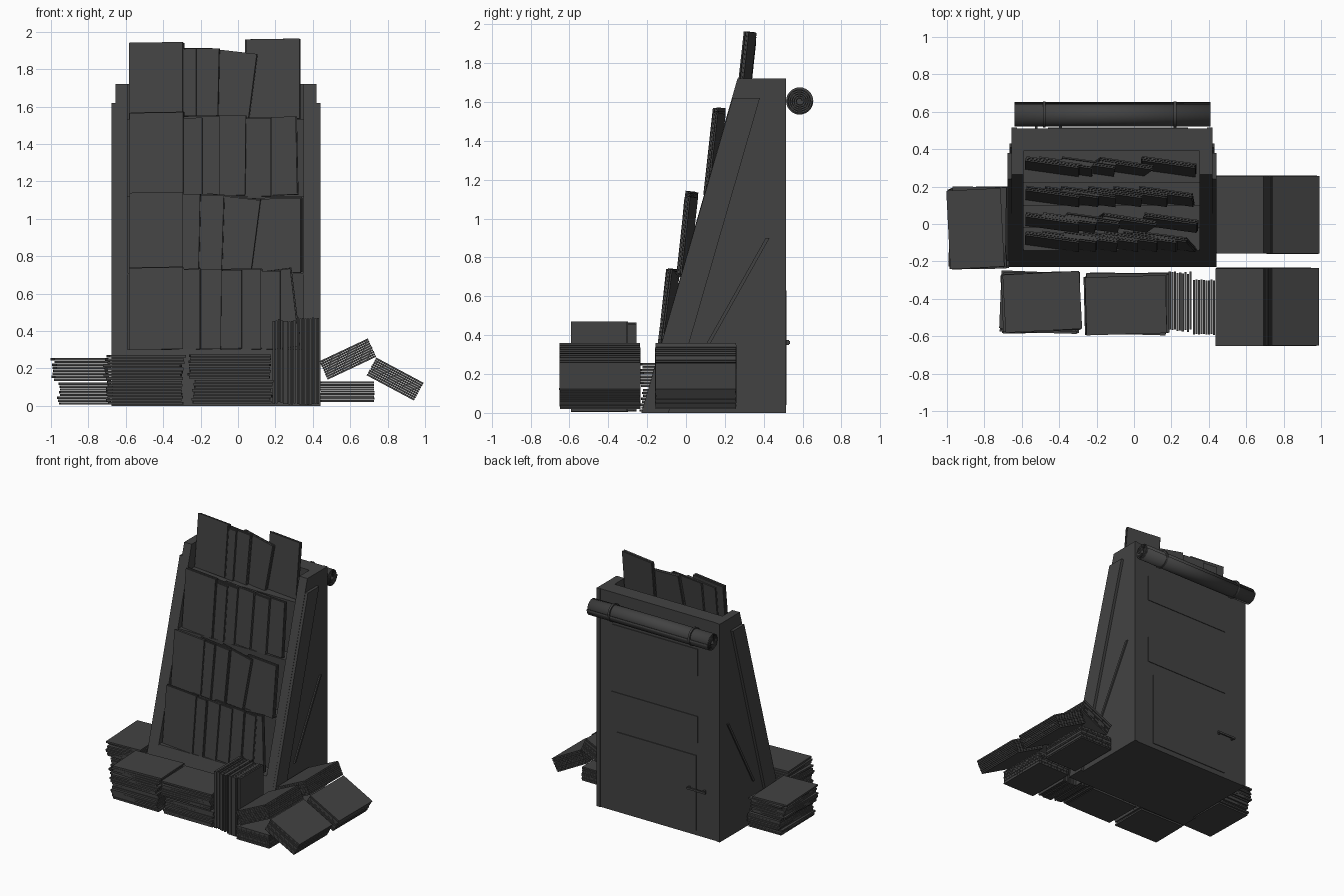
import bpy, bmesh, math, random
from mathutils import Matrix, Vector

random.seed(4)
cube = bpy.data.objects.get("Cube")
if cube:
    bpy.data.objects.remove(cube, do_unlink=True)

# Single flat colour
grey = bpy.data.materials.new("charcoal grey")
grey.use_nodes = True
colour = (0.055, 0.055, 0.055, 1)
grey.diffuse_color = colour
grey.node_tree.nodes["Principled BSDF"].inputs["Base Color"].default_value = colour


def finish(name, bm):
    bmesh.ops.recalc_face_normals(bm, faces=bm.faces)
    mesh = bpy.data.meshes.new(name)
    bm.to_mesh(mesh)
    bm.free()
    mesh.materials.append(grey)
    ob = bpy.data.objects.new(name, mesh)
    bpy.context.collection.objects.link(ob)
    return ob


def prism(name, profile, x0, x1):
    """Side profile of (y, z) points, extruded along x."""
    bm = bmesh.new()
    face = bm.faces.new([bm.verts.new((x0, y, z)) for y, z in profile])
    out = bmesh.ops.extrude_face_region(bm, geom=[face])["geom"]
    moved = [v for v in out if isinstance(v, bmesh.types.BMVert)]
    bmesh.ops.translate(bm, verts=moved, vec=(x1 - x0, 0, 0))
    return finish(name, bm)


def box(name, x0, x1, y0, y1, z0, z1):
    return prism(name, [(y0, z0), (y1, z0), (y1, z1), (y0, z1)], x0, x1)


def bundle(name, centre, size, rot=Matrix(), n=7, jitter=0.008, twist=0.0, stack=2):
    """Pile of thin slabs, layered along one axis of the given size."""
    bm = bmesh.new()
    step = size[stack] / n
    for i in range(n):
        dims = list(size)
        dims[stack] = step * 0.82
        offset = Vector([random.uniform(-jitter, jitter) for _ in range(3)])
        offset[stack] = (i + 0.5) * step - size[stack] / 2
        turn = Matrix.Rotation(random.uniform(-twist, twist), 4, "XYZ"[stack])
        mat = (Matrix.Translation(centre) @ rot @ Matrix.Translation(offset)
               @ turn @ Matrix.Diagonal((*dims, 1)))
        bmesh.ops.create_cube(bm, size=1, matrix=mat)
    return finish(name, bm)


# Rack: stepped middle between two sloping cheeks
shelves = [0.3, 0.71, 1.12, 1.53]
risers = [-0.02, 0.1, 0.22, 0.39]
steps = [(-0.23, 0), (-0.143, 0.3)]
for z, top, y in zip(shelves, shelves[1:] + [1.72], risers):
    steps += [(y, z), (y, top)]
prism("stepped_rack", steps + [(0.51, 1.72), (0.51, 0)], -0.59, 0.35)
cheek = [(-0.23, 0), (0.265, 1.72), (0.51, 1.72), (0.51, 0)]
trim = [(-0.23, 0.0), (0.24, 1.62), (0.38, 1.62), (-0.03, 0.2), (-0.09, 0.0)]
brace = [(0.09, 0.33), (0.41, 0.9), (0.43, 0.9), (0.11, 0.33)]
for side, inner, outer, d in (("right", -0.59, -0.655, -1), ("left", 0.35, 0.42, 1)):
    prism(side + "_cheek", cheek, inner, outer)
    prism(side + "_trim", trim, outer, outer + d * 0.022)
    prism(side + "_brace", brace, outer, outer + d * 0.01)
    box(side + "_back_strip", outer, outer - d * 0.03, 0.51, 0.515, 0, 1.72)

# Back panels, door and handle
for name, z0, z1 in (("upper_back_panel", 1.26, 1.47), ("middle_back_panel", 0.73, 0.94)):
    box(name, -0.46, 0.29, 0.51, 0.515, z0, z1)
box("back_door", -0.45, 0.24, 0.51, 0.516, 0.04, 0.63)
box("door_handle", -0.54, -0.38, 0.525, 0.536, 0.355, 0.37)
for x in (-0.53, -0.4):
    box("handle_post", x, x + 0.015, 0.51, 0.53, 0.35, 0.375)

# Leaning papers: left edge, height, sideways tilt, per shelf
papers = [
    [(-0.58, 0.44, 0), (-0.49, 0.43, 0), (-0.38, 0.43, 0.01), (-0.27, 0.42, 0),
     (-0.16, 0.43, 0), (-0.06, 0.42, 0), (0.02, 0.42, -0.12)],
    [(-0.58, 0.43, 0), (-0.49, 0.42, 0.02), (-0.37, 0.42, 0.03), (-0.19, 0.41, 0.13),
     (0.05, 0.40, 0)],
    [(-0.58, 0.45, 0), (-0.48, 0.42, 0), (-0.39, 0.43, 0), (-0.25, 0.43, 0.01),
     (-0.11, 0.42, 0), (0.03, 0.42, -0.02)],
    [(-0.58, 0.41, 0), (-0.51, 0.38, 0), (-0.39, 0.38, 0.02), (-0.21, 0.37, 0.13),
     (0.04, 0.43, 0)],
]
for z, y, row in zip(shelves, (-0.115, -0.015, 0.125, 0.285), papers):
    for x, h, tilt in row:
        lean = (Matrix.Rotation(-0.11, 4, "X") @ Matrix.Rotation(-0.14, 4, "Z")
                @ Matrix.Rotation(tilt, 4, "Y"))
        bundle("leaning_paper", (x + 0.145, y + 0.022, z + h / 2), (0.29, 0.028, h),
               lean, n=3, jitter=0.004, stack=1)

# Flat piles around the foot
piles = [
    ("side_pile_lower", (-0.815, -0.02, 0.065), (0.28, 0.42, 0.12), 0.02),
    ("side_pile_upper", (-0.84, -0.02, 0.195), (0.29, 0.42, 0.125), 0.06),
    ("front_pile_a_lower", (-0.5, -0.42, 0.07), (0.40, 0.31, 0.13), 0.02),
    ("front_pile_a_upper", (-0.5, -0.42, 0.205), (0.41, 0.31, 0.135), 0.06),
    ("front_pile_b_lower", (-0.03, -0.425, 0.075), (0.42, 0.31, 0.13), 0.02),
    ("front_pile_b_upper", (-0.045, -0.425, 0.21), (0.43, 0.31, 0.13), 0.03),
]
for name, centre, size, twist in piles:
    bundle(name, centre, size, n=8, jitter=0.01, twist=twist)

# Upright bundles beside them
bundle("upright_bundle_a", (0.247, -0.415, 0.235), (0.125, 0.31, 0.445), n=9, stack=0)
bundle("upright_bundle_b", (0.375, -0.445, 0.237), (0.12, 0.29, 0.462), n=9,
       jitter=0.003, stack=0)

# Tumbled bundles on the left side, in two rows
for y in (-0.443, 0.05):
    for name, x, z, angle in (("flat_bundle", 0.585, 0.075, 0),
                              ("raised_bundle", 0.587, 0.25, -0.44),
                              ("sliding_bundle", 0.84, 0.143, 0.49)):
        bundle(name, (x, y, z), (0.285, 0.415, 0.11), Matrix.Rotation(angle, 4, "Y"),
               n=9, jitter=0.002)

# Rolled sheet hung on the back
bm = bmesh.new()
turns, segs = 5, 28
rows = []
for i in range(turns * segs + 1):
    a = i * math.tau / segs
    r = 0.012 + 0.053 * i / (turns * segs)
    p = (0.585 + r * math.cos(a), 1.605 + r * math.sin(a))
    rows.append([bm.verts.new((x, *p)) for x in (-0.64, 0.41)])
for a, b in zip(rows, rows[1:]):
    bm.faces.new((a[0], a[1], b[1], b[0]))
roll = finish("rolled_sheet", bm)
solid = roll.modifiers.new("thickness", "SOLIDIFY")
solid.thickness = 0.006
solid.offset = 0
rolls = [roll]
for x in (-0.48, 0.22):
    bm = bmesh.new()
    mat = Matrix.Translation((x, 0.585, 1.605)) @ Matrix.Rotation(math.pi / 2, 4, "Y")
    bmesh.ops.create_cone(bm, cap_ends=True, segments=28, radius1=0.07, radius2=0.07,
                          depth=0.015, matrix=mat)
    rolls.append(finish("roll_band", bm))
bpy.ops.object.select_all(action="DESELECT")
for ob in rolls:
    ob.select_set(True)
bpy.context.view_layer.objects.active = roll
bpy.ops.object.shade_smooth_by_angle(angle=math.radians(35))
